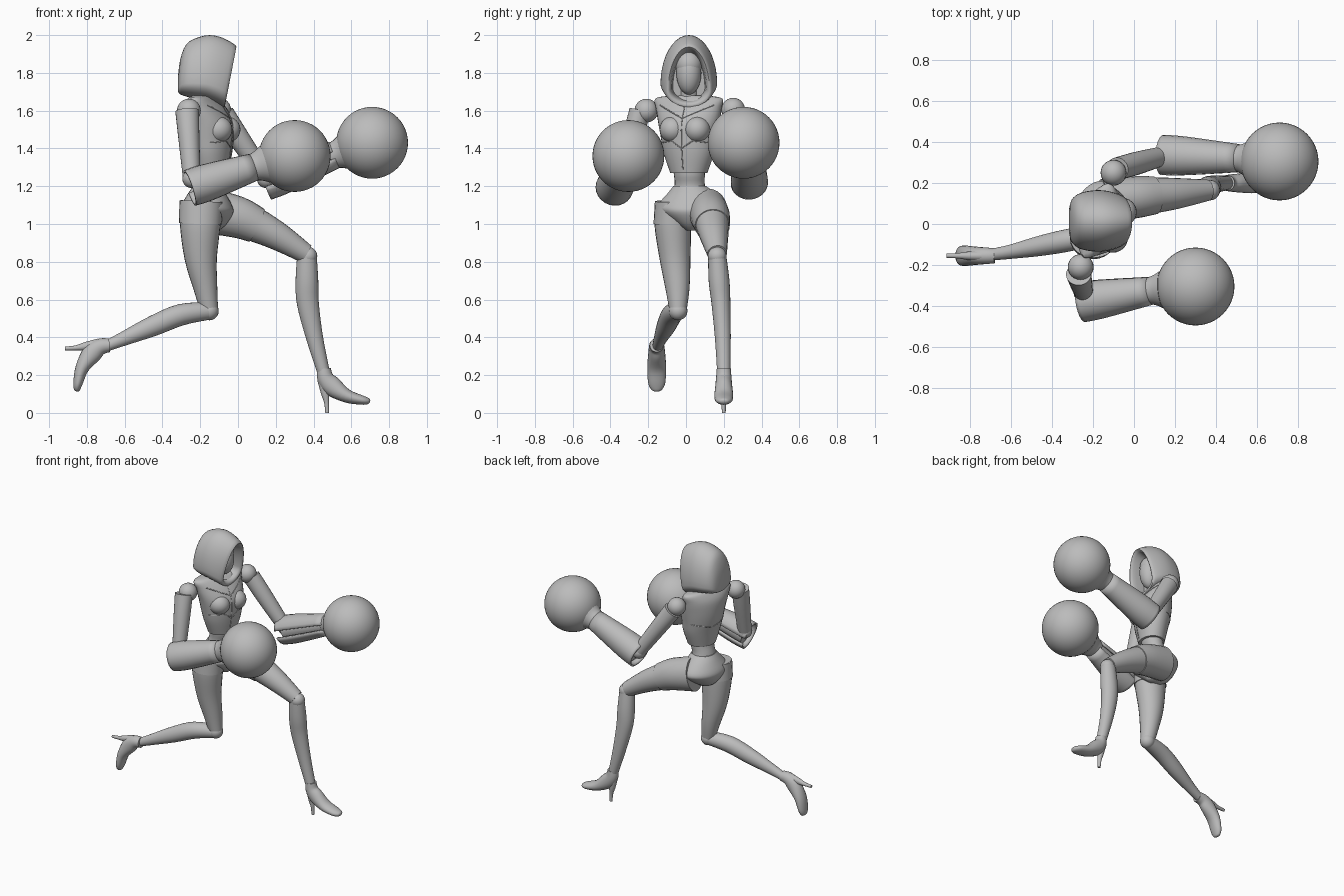
import bpy, bmesh, math
from mathutils import Vector
from mathutils.bvhtree import BVHTree

if "Cube" in bpy.data.objects:
    bpy.data.objects.remove(bpy.data.objects["Cube"])

grey = bpy.data.materials.new("plain grey")
grey.use_nodes = True
grey.diffuse_color = (0.5, 0.5, 0.5, 1)
grey.node_tree.nodes["Principled BSDF"].inputs["Base Color"].default_value = (0.5, 0.5, 0.5, 1)

FACING = Vector((0.95, -0.32, 0)).normalized()   # the twisted upper body
ACROSS = Vector((0.32, 0.95, 0)).normalized()


def finish(name, bm, sharp=40):
    bmesh.ops.recalc_face_normals(bm, faces=bm.faces)
    mesh = bpy.data.meshes.new(name)
    bm.to_mesh(mesh)
    bm.free()
    obj = bpy.data.objects.new(name, mesh)
    bpy.context.collection.objects.link(obj)
    mesh.materials.append(grey)
    bpy.ops.object.select_all(action='DESELECT')
    obj.select_set(True)
    bpy.context.view_layer.objects.active = obj
    bpy.ops.object.shade_smooth_by_angle(angle=math.radians(sharp))
    return obj


def loft(name, rings, sharp=40, slot=()):
    """Skin closed rings of points; slot lists columns left open."""
    bm = bmesh.new()
    rows = [[bm.verts.new(p) for p in ring] for ring in rings]
    n = len(rows[0])
    for a, b in zip(rows, rows[1:]):
        for i in range(n):
            if i not in slot:
                j = (i + 1) % n
                bm.faces.new((a[i], a[j], b[j], b[i]))
    if not slot:
        bm.faces.new(rows[0])
        bm.faces.new(rows[-1])
    return finish(name, bm, sharp)


def smooth_rows(rows, steps=4):
    """Catmull-Rom interpolation of ring parameters."""
    out = []
    vs = [Vector(r) for r in rows]
    for i in range(len(vs) - 1):
        p0, p1, p2, p3 = vs[max(i - 1, 0)], vs[i], vs[i + 1], vs[min(i + 2, len(vs) - 1)]
        for k in range(steps):
            t = k / steps
            out.append(p1 + (p2 - p0) * t / 2 + (p0 * 2 - p1 * 5 + p2 * 4 - p3) * t * t / 2
                       + (p1 * 3 - p0 - p2 * 3 + p3) * t ** 3 / 2)
    return out + [vs[-1]]


def tube(name, rows, side=(0, 1, 0), segs=24, curved=True, level=False, slot=()):
    """Rows are x, y, z, depth radius, side radius along a path."""
    if curved:
        rows = smooth_rows(rows)
    rows = [tuple(r) for r in rows]
    rings = []
    for i, r in enumerate(rows):
        lo, hi = rows[max(i - 1, 0)], rows[min(i + 1, len(rows) - 1)]
        along = Vector((0, 0, 1)) if level else (Vector(hi[:3]) - Vector(lo[:3])).normalized()
        b = Vector(side)
        b = (b - along * b.dot(along)).normalized()
        a = b.cross(along)
        angles = [2 * math.pi * k / segs for k in range(segs)]
        rings.append([Vector(r[:3]) + a * r[3] * math.cos(t) + b * r[4] * math.sin(t) for t in angles])
    return loft(name, rings, slot=slot)


def ball(name, centre, size, segs=32):
    bm = bmesh.new()
    bmesh.ops.create_uvsphere(bm, u_segments=segs, v_segments=segs // 2, radius=1)
    for v in bm.verts:
        v.co = Vector(centre) + Vector([c * s for c, s in zip(v.co, size)])
    return finish(name, bm)


# Torso: cropped jacket over a narrow midriff
jacket = tube("jacket", [
    (-.14, .015, 1.27, .085, .10), (-.14, .015, 1.37, .105, .135), (-.145, .015, 1.45, .118, .15),
    (-.15, .015, 1.53, .122, .165), (-.17, .015, 1.61, .10, .18), (-.18, .015, 1.665, .065, .185),
    (-.18, .015, 1.68, .05, .09)], ACROSS, 32, level=True)
tube("midriff", [
    (-.16, .02, 1.12, .085, .11), (-.16, .02, 1.2, .072, .082), (-.145, .018, 1.26, .072, .083),
    (-.14, .015, 1.32, .07, .09)], ACROSS, level=True)
tube("pelvis", [
    (-.15, .03, .965, .05, .025), (-.16, .03, 1.0, .10, .08), (-.16, .03, 1.06, .135, .165),
    (-.165, .03, 1.1, .132, .18), (-.165, .03, 1.16, .10, .13), (-.16, .02, 1.2, .078, .088)],
    (.15, 1, 0), 32, level=True)
for side, name in ((1, "left"), (-1, "right")):
    c = Vector((-.145, .015, 1.5)) + FACING * .065 + ACROSS * .068 * side
    ball(name + "_bust", c, (.075, .07, .07), 24)
tube("neck", [(-.18, .015, 1.62, .05, .05), (-.16, .015, 1.76, .045, .045)])

# Jacket seams laid on the surface
bm = bmesh.new()
bm.from_mesh(jacket.data)
surface = BVHTree.FromBMesh(bm)
bm.free()


def seam(name, pts, direction):
    curve = bpy.data.curves.new(name, 'CURVE')
    curve.dimensions = '3D'
    curve.bevel_depth = .003
    curve.bevel_resolution = 1
    hits = []
    for p, q in zip(pts, pts[1:]):
        for k in range(9):
            u, z = (p[i] + (q[i] - p[i]) * k / 8 for i in (0, 1))
            start = Vector((-.15, .015, z)) + ACROSS * u + direction
            hit = surface.ray_cast(start, -direction)[0]
            if hit:
                hits.append(hit)
    line = curve.splines.new('POLY')
    line.points.add(len(hits) - 1)
    for point, hit in zip(line.points, hits):
        point.co = (*hit, 1)
    curve.materials.append(grey)
    bpy.context.collection.objects.link(bpy.data.objects.new(name, curve))


seam("front_closure", [(0, 1.29), (0, 1.62)], FACING)
for side, name in ((1, "left"), (-1, "right")):
    seam(name + "_yoke_seam", [(0, 1.56), (side * .15, 1.63)], FACING)
    seam(name + "_waist_seam", [(0, 1.4), (side * .06, 1.44), (side * .135, 1.43)], FACING)
    seam(name + "_back_seam", [(0, 1.42), (side * .135, 1.45)], -FACING)

# Hood: upright slices from the back to the rim, then turned inside
rings = []
for x, w, top, low, lean in smooth_rows([
        (-.318, .05, 1.78, 1.70, 0), (-.306, .10, 1.87, 1.687, 0), (-.275, .13, 1.95, 1.675, 0),
        (-.22, .145, 1.985, 1.665, .01), (-.15, .15, 2.0, 1.655, .02), (-.08, .14, 1.985, 1.635, .03),
        (-.012, .118, 1.945, 1.62, .06), (-.03, .095, 1.925, 1.645, .05),
        (-.13, .085, 1.9, 1.66, .02)], 3):
    mid = low + .25 * (top - low)
    ring = []
    for k in range(40):
        t = 2 * math.pi * k / 40
        s = math.sin(t)
        z = mid + s * (top - mid if s > 0 else mid - low)
        ring.append((x - lean * (top - z) / (top - low), .015 + w * math.cos(t), z))
    rings.append(ring)
loft("hood", rings, 50)
ball("face", (-.125, .015, 1.80), (.07, .066, .115))
ball("skull_cap", (-.13, .015, 1.845), (.072, .07, .075))

# Arms with split bracers and round fists
ARMS = {
    "left": ((-.10, .25, 1.605), (-.08, .27, 1.58), (.15, .335, 1.24), (.14, .335, 1.22),
             (.51, .32, 1.365), (.71, .305, 1.43), 1),
    "right": ((-.26, -.21, 1.60), (-.27, -.245, 1.60), (-.245, -.335, 1.24), (-.255, -.38, 1.19),
              (.08, -.325, 1.30), (.30, -.305, 1.36), -1)}
for name, (shoulder, top, bottom, elbow, wrist, fist, side) in ARMS.items():
    ball(name + "_shoulder", shoulder, (.063,) * 3, 24)
    mid = Vector(top).lerp(Vector(bottom), .4)
    tube(name + "_upper_arm", [(*top, .062, .055), (*mid, .056, .056), (*bottom, .046, .046)])
    ball(name + "_elbow", bottom, (.05,) * 3, 20)
    e, w, f = Vector(elbow), Vector(wrist), Vector(fist)
    inner = e.lerp(w, .08)
    tube(name + "_forearm", [(*inner, .075, .072), (*w, .055, .052)], curved=False)
    bracer = tube(name + "_bracer", [(*e, .092, .094), (*e.lerp(w, .3), .092, .09), (*w, .068, .064)],
                  slot=(17, 18) if side > 0 else (5, 6))
    shell = bracer.modifiers.new("thickness", 'SOLIDIFY')
    shell.thickness = .012
    shell.offset = 0
    tube(name + "_cuff", [(*w.lerp(f, -.1), .066, .062), (*w.lerp(f, .1), .078, .074),
                          (*w.lerp(f, .28), .10, .095)])
    ball(name + "_fist", fist, (.19,) * 3, 48)

# Legs
LEGS = {
    "left": ([(-.15, .115, 1.07, .115, .10), (0, .13, 1.035, .105, .098), (.1, .14, .992, .09, .088),
              (.22, .15, .93, .074, .074), (.36, .165, .842, .052, .052)],
             [(.365, .165, .83, .052, .048), (.365, .175, .70, .06, .055), (.37, .185, .58, .058, .05),
              (.405, .195, .40, .045, .042), (.453, .20, .215, .033, .035)],
             (.37, .165, .83), (.455, .20, .225), 0),
    "right": ([(-.195, -.07, 1.12, .11, .09), (-.2, -.07, 1.0, .108, .097), (-.197, -.058, .82, .086, .082),
               (-.172, -.045, .66, .063, .064), (-.152, -.042, .54, .047, .045)],
              [(-.145, -.042, .54, .045, .045), (-.3, -.075, .52, .057, .055), (-.45, -.105, .46, .054, .05),
               (-.6, -.135, .395, .038, .035), (-.70, -.15, .352, .028, .028)],
              (-.152, -.042, .54), (-.69, -.155, .358), math.radians(-90))}
SHOE = [(0, .01, .036, .037), (.008, -.04, .044, .041), (.045, -.085, .052, .045),
        (.12, -.135, .036, .05), (.2, -.157, .025, .045), (.235, -.163, .016, .028), (.244, -.165, .006, .01)]
HEEL = [(-.005, -.05, .03, .026), (.006, -.12, .022, .02), (.014, -.17, .013, .013), (.017, -.225, .010, .010)]
for name, (thigh, shin, knee, ankle, turn) in LEGS.items():
    tube(name + "_thigh", thigh)
    tube(name + "_hem", [(*r[:3], r[3] + .005, r[4] + .005) for r in thigh[:2 + (name == "left")]])
    ball(name + "_knee", knee, (.05,) * 3, 20)
    tube(name + "_shin", shin)
    c, s = math.cos(turn), math.sin(turn)
    for part, rows in (("shoe", SHOE), ("heel", HEEL)):
        tube(f"{name}_{part}", [(ankle[0] + x * c - z * s, ankle[1], ankle[2] + x * s + z * c, a, b)
                                for x, z, a, b in rows], segs=20)
